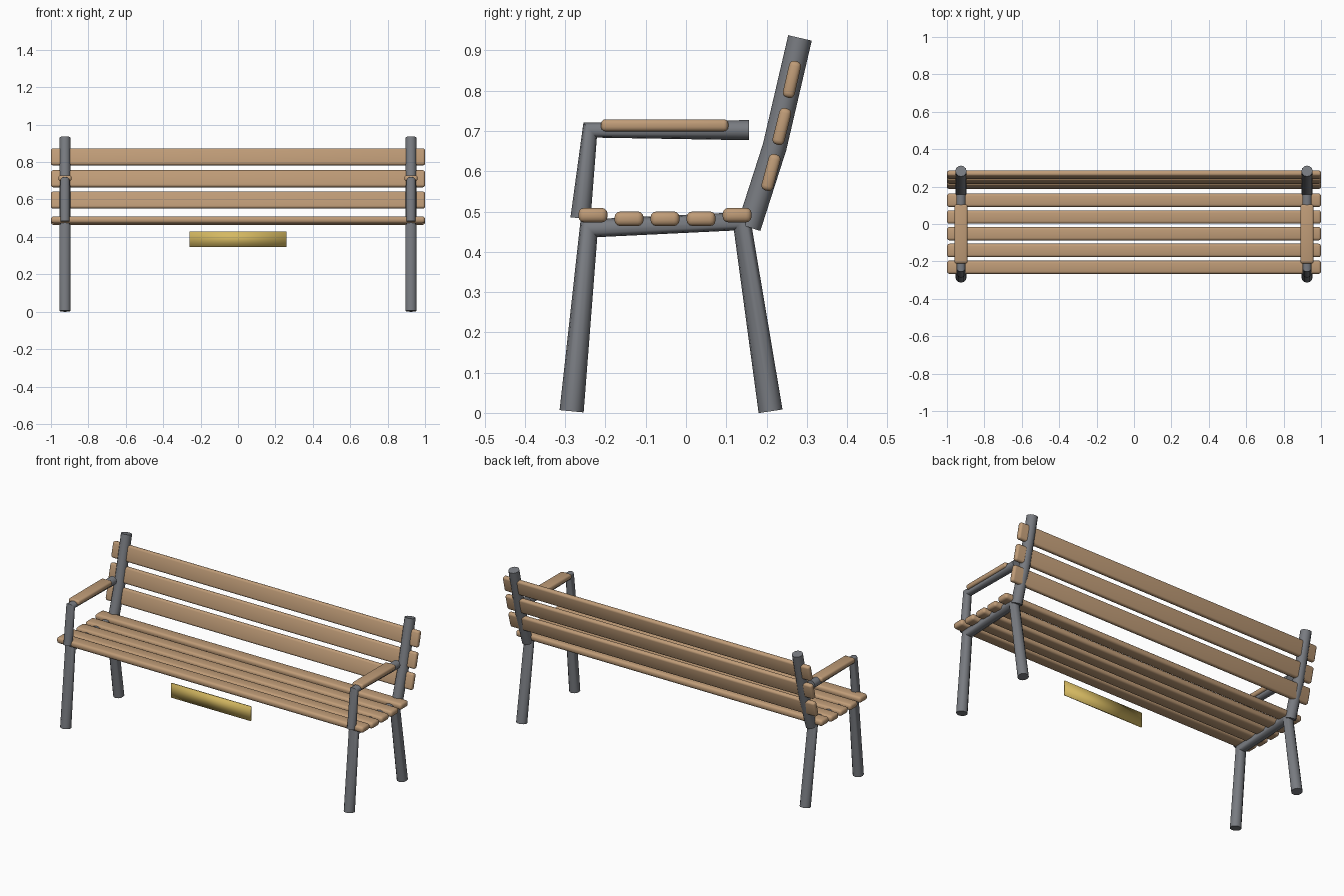
import bpy
from math import radians

if "Cube" in bpy.data.objects:
    bpy.data.objects.remove(bpy.data.objects["Cube"], do_unlink=True)


def material(name, colour):
    mat = bpy.data.materials.new(name)
    mat.use_nodes = True
    mat.diffuse_color = (*colour, 1)
    mat.node_tree.nodes["Principled BSDF"].inputs["Base Color"].default_value = (*colour, 1)
    return mat


wood = material("warm wood", (0.52, 0.33, 0.185))
metal = material("grey metal", (0.19, 0.20, 0.22))
brass = material("brass", (0.66, 0.48, 0.12))


def board(name, size, centre, mat, tilt=0.0, rounding=0.0):
    """Smooth box with optionally rounded edges, tilted about x."""
    bpy.ops.mesh.primitive_cube_add(size=1, location=centre)
    ob = bpy.context.object
    ob.name = name
    ob.scale = size
    bpy.ops.object.transform_apply(location=False, rotation=False, scale=True)
    ob.rotation_euler.x = -radians(tilt)
    ob.data.materials.append(mat)
    if rounding:
        mod = ob.modifiers.new("rounded edges", 'BEVEL')
        mod.width = rounding
        mod.segments = 3
    bpy.ops.object.shade_smooth()
    return ob


def pipe(name, x, path, radius):
    """Bent tube through (y, z) points in the plane at x."""
    curve = bpy.data.curves.new(name, 'CURVE')
    curve.dimensions = '3D'
    curve.bevel_depth = radius
    curve.bevel_resolution = 4
    curve.use_fill_caps = True
    spline = curve.splines.new('POLY')
    spline.points.add(len(path) - 1)
    for point, (y, z) in zip(spline.points, path):
        point.co = (x, y, z, 1)
    curve.materials.append(metal)
    ob = bpy.data.objects.new(name, curve)
    bpy.context.collection.objects.link(ob)
    bpy.ops.object.select_all(action='DESELECT')
    ob.select_set(True)
    bpy.context.view_layer.objects.active = ob
    bpy.ops.object.convert(target='MESH')
    bpy.ops.object.shade_smooth_by_angle(angle=radians(50))


# Seat slats, the outer two slightly raised
for i in range(5):
    z = 0.491 if i in (0, 4) else 0.482
    board(f"seat_slat_{i + 1}", (2, 0.072, 0.036), (0, -0.231 + i * 0.0895, z), wood, rounding=0.014)

# Backrest slats, following the curve of the posts
for i, (y, z, tilt) in enumerate([(0.211, 0.597, 15), (0.238, 0.711, 14), (0.263, 0.828, 13)]):
    board(f"back_slat_{i + 1}", (2, 0.03, 0.093), (0, y, z), wood, tilt, rounding=0.012)

# Tubular end frames with wooden arm pads
for side, s in (("left", 1), ("right", -1)):
    x = 0.925 * s
    pipe(f"{side}_leg_frame", x, [(-0.284, 0.004), (-0.241, 0.458), (0.138, 0.476), (0.21, 0.004)], 0.03)
    pipe(f"{side}_back_post", x, [(0.156, 0.461), (0.22, 0.66), (0.283, 0.931)], 0.03)
    pipe(f"{side}_arm_frame", x, [(-0.262, 0.483), (-0.238, 0.702), (0.157, 0.702)], 0.025)
    board(f"{side}_arm_pad", (0.07, 0.316, 0.03), (x, -0.053, 0.714), wood, rounding=0.011)

# Plaque below the front of the seat
board("plaque", (0.52, 0.008, 0.084), (0, -0.25, 0.388), brass)
